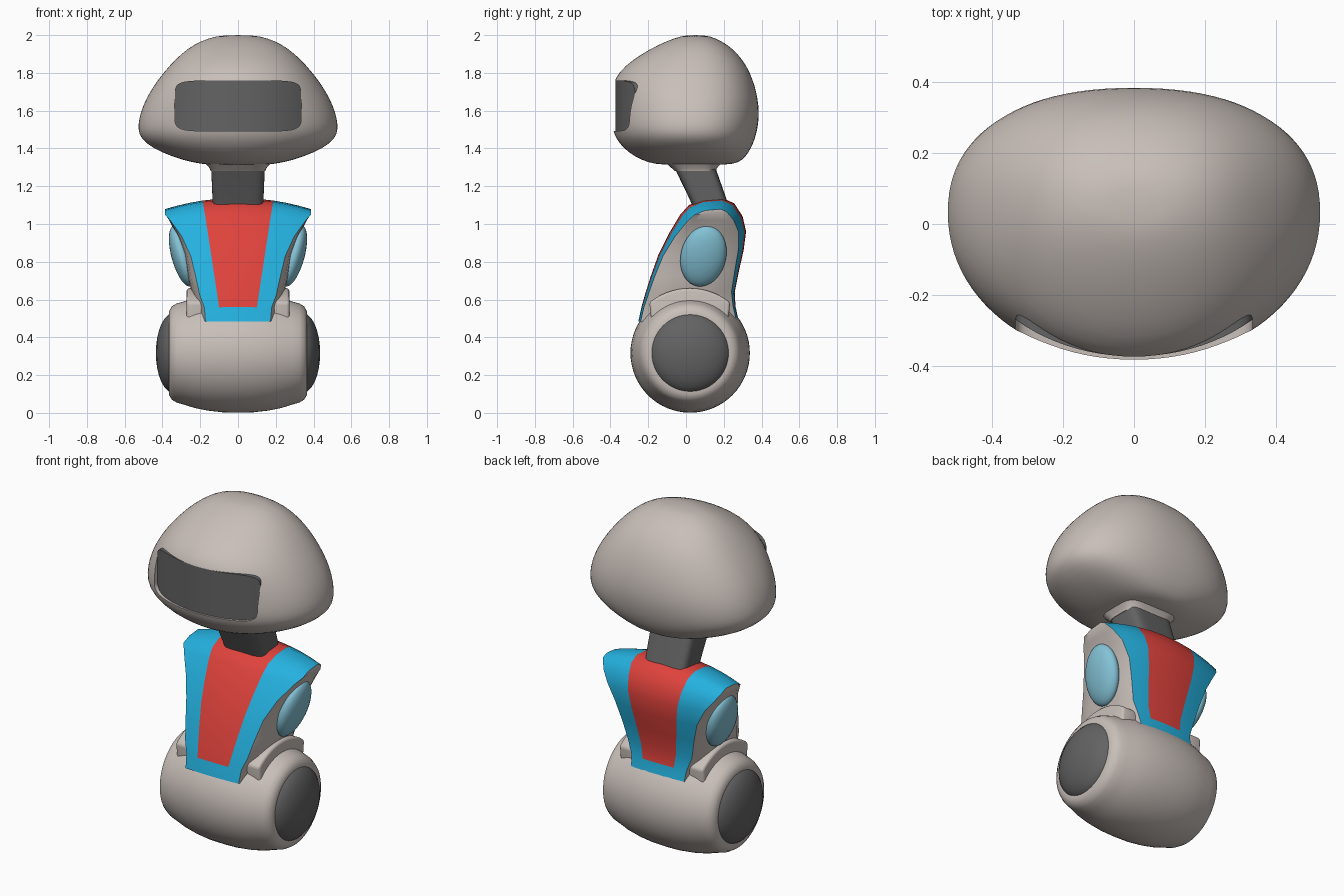
import bpy, bmesh, math
from mathutils import Vector, Matrix

if "Cube" in bpy.data.objects:
    bpy.data.objects.remove(bpy.data.objects["Cube"])


def mat(name, rgb):
    m = bpy.data.materials.new(name)
    m.diffuse_color = (*rgb, 1)
    m.use_nodes = True
    m.node_tree.nodes["Principled BSDF"].inputs["Base Color"].default_value = m.diffuse_color
    return m


SHELL = mat("warm grey shell", (0.58, 0.52, 0.485))
DARK = mat("dark grey", (0.125, 0.125, 0.125))
RED = mat("red", (0.74, 0.055, 0.045))
BLUE = mat("blue", (0.018, 0.44, 0.74))
LENS = mat("pale blue", (0.23, 0.54, 0.67))


def finish(bm, name, mats, angle=40):
    bmesh.ops.recalc_face_normals(bm, faces=bm.faces)
    me = bpy.data.meshes.new(name)
    bm.to_mesh(me)
    bm.free()
    for m in mats:
        me.materials.append(m)
    smooth(me, angle)
    ob = bpy.data.objects.new(name, me)
    bpy.context.collection.objects.link(ob)
    return ob


def smooth(me, angle):
    me.polygons.foreach_set("use_smooth", [True] * len(me.polygons))
    me.set_sharp_from_angle(angle=math.radians(angle))


def spow(v, p):
    return math.copysign(abs(v) ** p, v)


def bridge(bm, rings):
    for a, b in zip(rings, rings[1:]):
        for i in range(len(a)):
            j = (i + 1) % len(a)
            bm.faces.new((a[i], a[j], b[j], b[i]))


def loft(name, m, rows, nf=2.0, nb=2.0, seg=48, angle=40):
    """Stack of superellipse rings: z, half width, front y, middle y, back y."""
    bm = bmesh.new()
    rings = []
    for z, hx, y0, yc, y1 in rows:
        ring = []
        for i in range(seg):
            t = 2 * math.pi * i / seg
            s = math.sin(t)
            n, d = (nb, y1 - yc) if s > 0 else (nf, yc - y0)
            ring.append(bm.verts.new((hx * spow(math.cos(t), 2 / n), yc + d * spow(s, 2 / n), z)))
        rings.append(ring)
    bridge(bm, rings)
    bm.faces.new(rings[0])
    bm.faces.new(rings[-1])
    return finish(bm, name, [m], angle)


def prism(name, m, pts, vec):
    bm = bmesh.new()
    a = [bm.verts.new(p) for p in pts]
    b = [bm.verts.new(Vector(p) + Vector(vec)) for p in pts]
    bridge(bm, [a, b])
    bm.faces.new(a)
    bm.faces.new(b)
    return finish(bm, name, [m])


def lathe(name, m, profile, seg=64, y=0.022, z=0.317):
    """Spin (x, radius) points about the wheel axis."""
    bm = bmesh.new()
    rings = [[bm.verts.new((x, y + r * math.cos(2 * math.pi * i / seg), z + r * math.sin(2 * math.pi * i / seg)))
              for i in range(seg)] for x, r in profile]
    bridge(bm, rings)
    bm.faces.new(rings[0])
    bm.faces.new(rings[-1])
    return finish(bm, name, [m])


def apply_mod(ob, kind, **props):
    md = ob.modifiers.new(kind.lower(), kind)
    for k, v in props.items():
        setattr(md, k, v)
    bpy.context.view_layer.objects.active = ob
    bpy.ops.object.modifier_apply(modifier=md.name)


# Head: rounded helmet, wide and low
head = loft("head", SHELL, [
    (1.312, 0.15, -0.13, 0.04, 0.22), (1.325, 0.24, -0.20, 0.04, 0.28), (1.355, 0.345, -0.27, 0.04, 0.315),
    (1.40, 0.45, -0.33, 0.04, 0.345), (1.45, 0.515, -0.37, 0.035, 0.365), (1.50, 0.531, -0.39, 0.03, 0.378),
    (1.56, 0.525, -0.395, 0.03, 0.387), (1.63, 0.503, -0.395, 0.03, 0.385), (1.70, 0.467, -0.392, 0.03, 0.373),
    (1.77, 0.42, -0.38, 0.03, 0.352), (1.84, 0.362, -0.322, 0.035, 0.32), (1.90, 0.302, -0.235, 0.04, 0.275),
    (1.95, 0.235, -0.145, 0.045, 0.22), (1.985, 0.155, -0.06, 0.05, 0.155), (2.0, 0.08, 0.0, 0.05, 0.10)],
    2.05, 2.3)
apply_mod(head, 'SUBSURF', levels=1)

# Visor: rounded opening cut in the head, filled with a curved dark screen
outline = []
for i in range(48):
    t = 2 * math.pi * i / 48
    outline.append((0.335 * spow(math.cos(t), 2 / 7), -0.6, 1.626 + 0.134 * spow(math.sin(t), 2 / 7)))
cutter = prism("visor_cutter", DARK, outline, (0, 0.4, 0))
cutter.hide_render = True
visor = loft("visor", DARK, [(1.4, 0.50, -0.374, 0.03, 0.2), (1.85, 0.50, -0.374, 0.03, 0.2)], seg=96)
apply_mod(head, 'BOOLEAN', operation='DIFFERENCE', object=cutter, solver='EXACT')
apply_mod(visor, 'BOOLEAN', operation='INTERSECT', object=cutter, solver='EXACT')
smooth(head.data, 40)
smooth(visor.data, 40)
bpy.data.objects.remove(cutter)

# Neck and the collar under the head
loft("neck_collar", SHELL, [(1.28, 0.145, -0.06, 0.05, 0.16), (1.295, 0.15, -0.075, 0.045, 0.163),
                            (1.335, 0.185, -0.12, 0.04, 0.20)], 4, 4)
loft("neck", DARK, [(1.07, 0.132, 0.045, 0.14, 0.235), (1.13, 0.135, 0.02, 0.115, 0.215),
                    (1.32, 0.143, -0.072, 0.04, 0.148)], 5, 5)

# Torso: band running up the front, over the shoulders and down the back
path = [(-.252, .485, .172), (-.236, .56, .178), (-.216, .63, .203), (-.188, .72, .222), (-.145, .84, .25),
        (-.09, .95, .297), (-.03, 1.05, .36), (.015, 1.10, .387), (.09, 1.13, .387),
        (.19, 1.138, .387), (.255, 1.11, .387), (.30, 1.04, .36), (.318, .96, .315), (.305, .86, .265),
        (.28, .75, .233), (.258, .64, .207), (.262, .565, .178), (.275, .505, .172)]
N = len(path)
bm = bmesh.new()
rows = []
for k, (y, z, w) in enumerate(path):
    a, b = path[max(k - 1, 0)], path[min(k + 1, N - 1)]
    inward = Vector((0, b[1] - a[1], -(b[0] - a[0]))).normalized()
    r = 0.1 + 0.15 * max(z - 0.56, 0)
    xs = [-w, -(2 * w + r) / 3, -(w + 2 * r) / 3, -r, -r / 2, 0, r / 2, r, (w + 2 * r) / 3, (2 * w + r) / 3, w]
    rows.append([bm.verts.new(Vector((x, y, z)) + inward * 0.4 * x * x) for x in xs])
for k in range(N - 1):
    for c in range(10):
        f = bm.faces.new((rows[k][c], rows[k][c + 1], rows[k + 1][c + 1], rows[k + 1][c]))
        f.material_index = 2 if 3 <= c <= 6 and 0 < k < N - 2 else 1
# Side panels: grey strips from the front edge to the back edge
bulge = [.03, .04, .04, .04, .03, .02, .005, 0, 0]
for c, side in ((0, -1), (10, 1)):
    strips = []
    for k in range(N // 2):
        p, q = rows[k][c], rows[N - 1 - k][c]
        mid = []
        for i in range(1, 8):
            co = p.co.lerp(q.co, i / 8)
            co.x += side * bulge[k] * math.sin(math.pi * i / 8) ** 0.5
            mid.append(bm.verts.new(co))
        strips.append([p] + mid + [q])
    for s, t in zip(strips, strips[1:]):
        for i in range(8):
            bm.faces.new((s[i], s[i + 1], t[i + 1], t[i]))
    top = strips[-1]
    bm.faces.new(top)
finish(bm, "torso", [SHELL, BLUE, RED], 35)

# Barrel-shaped base
half = [(0, .316), (.08, .314), (.16, .305), (.23, .291), (.29, .272), (.325, .262), (.35, .247), (.365, .222), (.366, .2)]
lathe("base_barrel", SHELL, [(-x, r) for x, r in half[:0:-1]] + half)

for s, side in ((1, "right"), (-1, "left")):
    # Domed wheel hub
    dome = [(s * (0.34 + 0.095 * math.sin(a)), 0.212 * math.cos(a))
            for a in [math.radians(d) for d in (0, 10, 20, 32, 44, 56, 68, 80, 87)]]
    lathe("hub_" + side, DARK, dome)
    # Rounded bracket joining torso and base
    arc = [(s * 0.15, 0.02 + 0.34 * math.sin(a), 0.32 + 0.34 * math.cos(a))
           for a in [math.radians(-39 + 78 * i / 20) for i in range(21)]]
    br = prism("bracket_" + side, SHELL, arc + [(s * 0.15, 0.21, 0.36), (s * 0.15, -0.17, 0.36)], (s * 0.122, 0, 0))
    apply_mod(br, 'BEVEL', width=0.015, segments=3)
    smooth(br.data, 40)
    # Oval shoulder lens, leaning outward and back
    bm = bmesh.new()
    bmesh.ops.create_uvsphere(bm, u_segments=32, v_segments=20, radius=1)
    bm.transform(Matrix.Translation((s * 0.297, 0.092, 0.83)) @ Matrix.Rotation(s * 0.27, 4, 'Y')
                 @ Matrix.Rotation(-0.22, 4, 'X') @ Matrix.Diagonal((0.055, 0.12, 0.168, 1)))
    finish(bm, "shoulder_lens_" + side, [LENS])
